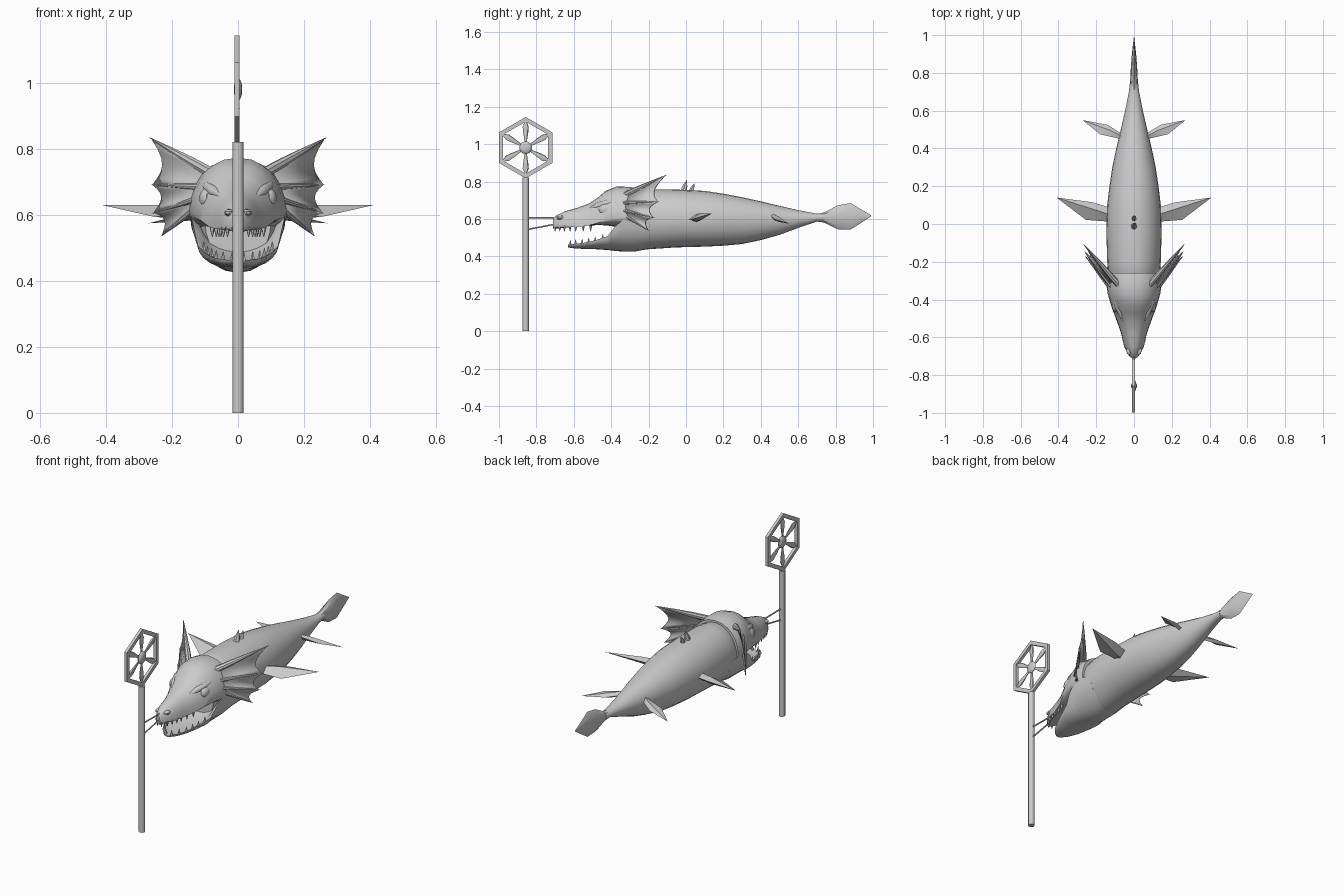
import bpy, bmesh, math
from mathutils import Vector

grey = bpy.data.materials.new("plain grey")
grey.diffuse_color = (0.6, 0.6, 0.6, 1)


def make(name, bm, angle=35):
    bmesh.ops.recalc_face_normals(bm, faces=bm.faces[:])
    me = bpy.data.meshes.new(name)
    bm.to_mesh(me)
    bm.free()
    me.materials.append(grey)
    ob = bpy.data.objects.new(name, me)
    bpy.context.collection.objects.link(ob)
    bpy.ops.object.select_all(action='DESELECT')
    ob.select_set(True)
    bpy.context.view_layer.objects.active = ob
    if angle:
        bpy.ops.object.shade_smooth_by_angle(angle=math.radians(angle))
    return ob


def loft_rings(bm, rings):
    rows = [[bm.verts.new(p) for p in r] for r in rings]
    n = len(rows[0])
    for a, b in zip(rows, rows[1:]):
        for i in range(n):
            bm.faces.new((a[i], a[(i + 1) % n], b[(i + 1) % n], b[i]))
    bm.faces.new(rows[0])
    bm.faces.new(rows[-1][::-1])


def loft(name, sections, n=24, inner=1.0, power=1.0, angle=35):
    """Sections along y: (y, half width, z at widest, z top, z bottom)."""
    rings = []
    for y, w, zm, zt, zb in sections:
        ring = []
        for i in range(n):
            t = math.tau * i / n
            s, c = math.sin(t), math.cos(t)
            c = math.copysign(abs(c) ** power, c)
            z = zm + (zt - zm) * s if s > 0 else zm + (zm - zb) * s
            ring.append((w * c * (inner if s > 1e-4 else 1), y, z))
        rings.append(ring)
    bm = bmesh.new()
    loft_rings(bm, rings)
    return make(name, bm, angle)


def rod(bm, a, b, radii, n=8):
    """Round bar from a to b; radii are spread evenly along it."""
    a, b = Vector(a), Vector(b)
    d = (b - a).normalized()
    u = d.orthogonal().normalized()
    v = d.cross(u)
    rings = []
    for k, r in enumerate(radii):
        p = a.lerp(b, k / (len(radii) - 1))
        rings.append([p + (u * math.cos(math.tau * i / n) + v * math.sin(math.tau * i / n)) * r
                      for i in range(n)])
    loft_rings(bm, rings)


def ball(bm, c, size, seg=14):
    g = bmesh.ops.create_uvsphere(bm, u_segments=seg, v_segments=seg // 2 + 1, radius=1)
    for v in g["verts"]:
        v.co = Vector(c) + Vector([v.co[i] * size[i] for i in range(3)])


# body and tail stalk
loft("body", [
    (-0.36, 0.10, 0.58, 0.70, 0.45), (-0.28, 0.134, 0.59, 0.752, 0.428),
    (-0.2, 0.142, 0.60, 0.758, 0.438), (-0.05, 0.146, 0.60, 0.757, 0.448),
    (0.1, 0.142, 0.60, 0.75, 0.452), (0.2, 0.130, 0.60, 0.735, 0.457),
    (0.3, 0.115, 0.598, 0.716, 0.466), (0.4, 0.094, 0.597, 0.694, 0.487),
    (0.5, 0.070, 0.597, 0.670, 0.515), (0.6, 0.047, 0.60, 0.647, 0.552),
    (0.7, 0.027, 0.606, 0.628, 0.586), (0.74, 0.023, 0.608, 0.63, 0.582)])
# diamond shaped tail fin
loft("tail_fin", [
    (0.70, 0.024, 0.607, 0.627, 0.587), (0.74, 0.021, 0.608, 0.635, 0.58),
    (0.81, 0.018, 0.612, 0.672, 0.545), (0.88, 0.013, 0.615, 0.685, 0.543),
    (0.93, 0.008, 0.616, 0.655, 0.575), (0.99, 0.001, 0.617, 0.619, 0.615)], n=8)

# upper head with snout
loft("upper_head", [
    (-0.712, 0.010, 0.567, 0.597, 0.548), (-0.695, 0.028, 0.562, 0.618, 0.548),
    (-0.65, 0.052, 0.558, 0.640, 0.553), (-0.58, 0.068, 0.558, 0.660, 0.560),
    (-0.52, 0.088, 0.565, 0.682, 0.565), (-0.47, 0.108, 0.580, 0.715, 0.567),
    (-0.43, 0.122, 0.592, 0.750, 0.566), (-0.37, 0.139, 0.605, 0.774, 0.558),
    (-0.30, 0.150, 0.610, 0.771, 0.535), (-0.26, 0.144, 0.61, 0.764, 0.52)],
    power=0.9)
# hollow lower jaw
loft("lower_jaw", [
    (-0.632, 0.022, 0.463, 0.455, 0.448), (-0.60, 0.052, 0.466, 0.453, 0.443),
    (-0.55, 0.078, 0.472, 0.455, 0.440), (-0.48, 0.104, 0.487, 0.460, 0.438),
    (-0.42, 0.122, 0.507, 0.468, 0.434), (-0.38, 0.134, 0.560, 0.48, 0.429),
    (-0.33, 0.143, 0.60, 0.50, 0.425), (-0.27, 0.144, 0.60, 0.52, 0.426),
    (-0.20, 0.140, 0.59, 0.53, 0.44)], inner=0.86)

# eyes, brow ridges and nostrils
bm = bmesh.new()
brow = bmesh.new()
nose = bmesh.new()
for s in (-1, 1):
    ball(bm, (s * 0.096, -0.425, 0.650), (0.022, 0.042, 0.032))
    rod(brow, (s * 0.052, -0.52, 0.655), (s * 0.108, -0.37, 0.700), (0.003, 0.017, 0.018, 0.003))
    ball(nose, (s * 0.026, -0.67, 0.607), (0.015, 0.025, 0.012), 8)
make("eyes", bm)
make("brow_ridges", brow, 50)
make("nostrils", nose)

# teeth follow the edges of both jaws
bm = bmesh.new()
for s in (-1, 1):
    for x, y in ((0.012, -0.70), (0.032, -0.675), (0.044, -0.65), (0.052, -0.62),
                 (0.058, -0.59), (0.066, -0.55), (0.078, -0.51)):
        rod(bm, (s * x, y, 0.564), (s * x, y, 0.533), (0.009, 0.001), 5)
    for x, y, z in ((0.018, -0.618, 0.457), (0.045, -0.59, 0.46), (0.066, -0.555, 0.464),
                    (0.08, -0.52, 0.47), (0.092, -0.485, 0.476), (0.104, -0.445, 0.49)):
        rod(bm, (s * x, y, z), (s * x, y, z + 0.03), (0.008, 0.001), 5)
make("teeth", bm)

# webbed ear fins: four spines with scalloped skin between them
spines = [((0.075, -0.33, 0.725), (0.268, -0.105, 0.835), 0.017),
          ((0.118, -0.335, 0.685), (0.262, -0.145, 0.692), 0.010),
          ((0.135, -0.33, 0.645), (0.258, -0.17, 0.606), 0.009),
          ((0.135, -0.32, 0.615), (0.232, -0.20, 0.537), 0.009)]
for s, side in ((-1, "left"), (1, "right")):
    bm = bmesh.new()
    web = bmesh.new()
    sp = [(Vector((s * a[0], *a[1:])), Vector((s * b[0], *b[1:])), r) for a, b, r in spines]
    for a, b, r in sp:
        rod(bm, a, b, (r, r * 0.85, r * 0.5, 0.001))
    for (a, b, _), (c, d, _) in zip(sp, sp[1:]):
        prev = None
        for k in range(7):
            t = k / 6
            base = a.lerp(c, t)
            edge = base.lerp(b.lerp(d, t), 0.97 - 0.75 * t * (1 - t))
            cur = (web.verts.new(base), web.verts.new(edge))
            if prev:
                web.faces.new((prev[0], prev[1], cur[1], cur[0]))
            prev = cur
    make("ear_spines_" + side, bm)
    ob = make("ear_web_" + side, web)
    ob.modifiers.new("thickness", 'SOLIDIFY').thickness = 0.005
    ob.modifiers["thickness"].offset = 0


# side fins: bevelled blades, ridge in the middle and thin edges
def blade(name, outline, thick):
    for s, side in ((-1, "left"), (1, "right")):
        bm = bmesh.new()
        rim = [bm.verts.new((s * x, y, z)) for x, y, z in outline]
        mid = sum((v.co for v in rim), Vector()) / len(rim)
        for h in (-thick, thick):
            peak = bm.verts.new(mid + Vector((-s * 0.02, 0, h)))
            root = bm.verts.new((rim[0].co + rim[-1].co) / 2 + Vector((0, 0, h)))
            loop = rim + [root]
            for i in range(len(loop)):
                bm.faces.new((loop[i], loop[(i + 1) % len(loop)], peak))
        make(name + "_" + side, bm, 30)


blade("front_fin", [(0.12, 0.085, 0.61), (0.22, 0.115, 0.622), (0.41, 0.14, 0.63),
                    (0.255, 0.022, 0.595), (0.125, 0.012, 0.596)], 0.02)
blade("rear_fin", [(0.06, 0.475, 0.608), (0.14, 0.525, 0.592), (0.272, 0.55, 0.575),
                   (0.18, 0.475, 0.598), (0.07, 0.45, 0.62)], 0.014)

# small spikes on the back
bm = bmesh.new()
rod(bm, (0, -0.015, 0.745), (0, 0.005, 0.808), (0.017, 0.013, 0.001), 6)
rod(bm, (0, 0.025, 0.745), (0, 0.045, 0.790), (0.013, 0.010, 0.001), 6)
make("back_spikes", bm)

# pole and the two thin ties to the snout
bm = bmesh.new()
rod(bm, (0, -0.857, 0), (0, -0.857, 0.822), (0.017, 0.017), 12)
make("pole", bm)
bm = bmesh.new()
rod(bm, (0, -0.857, 0.607), (0, -0.69, 0.605), (0.004, 0.004), 6)
rod(bm, (0, -0.857, 0.542), (0, -0.69, 0.574), (0.004, 0.004), 6)
make("ties", bm)

# six sided wheel with hub and tapered spokes
hub = Vector((-0.003, -0.857, 0.981))


def polar(r, k):
    t = math.radians(90 + 60 * k)
    return hub + Vector((0, r * math.cos(t), r * math.sin(t)))


bm = bmesh.new()
rows = [[bm.verts.new(polar(r, k) + Vector((x, 0, 0))) for k in range(6)]
        for r, x in ((0.164, -0.008), (0.164, 0.008), (0.139, 0.008), (0.139, -0.008))]
for a, b in zip(rows, rows[1:] + rows[:1]):
    for k in range(6):
        bm.faces.new((a[k], a[(k + 1) % 6], b[(k + 1) % 6], b[k]))
make("wheel_frame", bm, 0)
bm = bmesh.new()
for k in range(6):
    rod(bm, polar(0.02, k), polar(0.142, k), (0.006, 0.009, 0.014, 0.017, 0.004), 6)
for v in bm.verts:
    v.co.x = hub.x + (v.co.x - hub.x) * 0.5
make("wheel_spokes", bm)
bm = bmesh.new()
ball(bm, hub + Vector((0.003, 0, 0)), (0.013, 0.034, 0.034), 12)
make("wheel_hub", bm)
